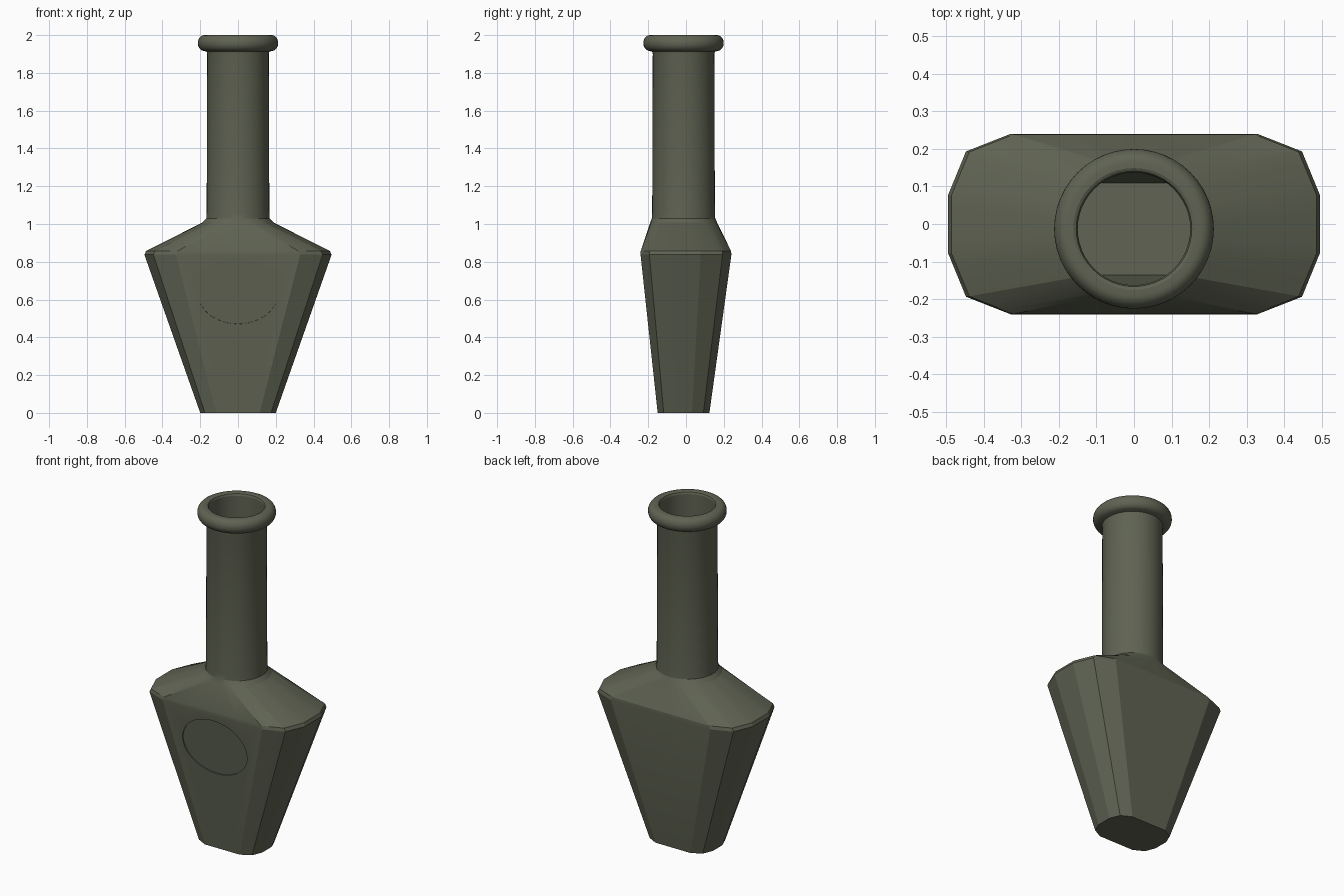
import bpy, bmesh, math

if "Cube" in bpy.data.objects:
    bpy.data.objects.remove(bpy.data.objects["Cube"])

SUB = 4          # points per side of the 12-sided body
CY = -0.013      # neck and base sit slightly forward


def poly_ring(pts, z, cy=0.0):
    """12-sided ring from three corners of one quadrant, mirrored."""
    a, b, c = pts
    quad = [a, b, c]
    right_left = quad + [(-x, y) for x, y in reversed(quad)]
    loop = right_left + [(-x, -y) for x, y in right_left]
    out = []
    for i, (x0, y0) in enumerate(loop):
        x1, y1 = loop[(i + 1) % 12]
        for k in range(SUB):
            t = k / SUB
            out.append((x0 + (x1 - x0) * t, y0 + (y1 - y0) * t + cy, z))
    return out


def circle_ring(r, z):
    n = 12 * SUB
    return [(r * math.cos(math.radians(15) + 2 * math.pi * i / n),
             r * math.sin(math.radians(15) + 2 * math.pi * i / n) + CY, z) for i in range(n)]


def blend(r0, r1, t):
    return [tuple(a + (b - a) * t for a, b in zip(p, q)) for p, q in zip(r0, r1)]


# Outer body, shoulder and neck
base = poly_ring([(0.2, 0.045), (0.175, 0.105), (0.115, 0.137)], 0, CY)
waist = poly_ring([(0.5, 0.078), (0.452, 0.195), (0.332, 0.242)], 0.85)
neck_low = circle_ring(0.174, 1.015)
rings = [base, blend(base, waist, 0.985), blend(waist, neck_low, 0.04),
         blend(waist, neck_low, 0.95)]
rings += [circle_ring(r, z) for r, z in [(0.168, 1.03), (0.166, 1.06), (0.163, 1.9)]]

# Rolled lip
lip = [(0.166, 1.912), (0.18, 1.916)]
for i in range(11):
    a = math.radians(-70 + 160 * i / 10)
    lip.append((0.178 + 0.035 * math.cos(a), 1.958 + 0.042 * math.sin(a)))
lip += [(0.162, 2.0), (0.154, 1.996), (0.15, 1.985)]
rings += [circle_ring(r, z) for r, z in lip]

# Inside wall, back down to the floor
inner_floor = poly_ring([(0.186, 0.04), (0.16, 0.095), (0.105, 0.1225)], 0.014, CY)
inner_waist = poly_ring([(0.482, 0.074), (0.438, 0.184), (0.325, 0.227)], 0.845)
rings += [circle_ring(0.15, 1.01), inner_waist, inner_floor]

bm = bmesh.new()
vr = [[bm.verts.new(p) for p in ring] for ring in rings]
n = 12 * SUB
for lo, hi in zip(vr, vr[1:]):
    for i in range(n):
        j = (i + 1) % n
        bm.faces.new((lo[i], lo[j], hi[j], hi[i]))
bm.faces.new(list(reversed(vr[0])))
bm.faces.new(vr[-1])
bmesh.ops.recalc_face_normals(bm, faces=bm.faces)
me = bpy.data.meshes.new("bottle")
bm.to_mesh(me)
bm.free()
bottle = bpy.data.objects.new("bottle", me)
bpy.context.collection.objects.link(bottle)

# Shallow oval recess on the front panel
lean = math.atan2(0.092, 0.85)
zc, depth, half = 0.635, 0.006, 0.05
yc = -0.15 - 0.092 * zc / 0.85
off = half - depth
bpy.ops.mesh.primitive_cylinder_add(
    vertices=64, radius=1, depth=2 * half,
    location=(0, yc - off * math.cos(lean), zc - off * math.sin(lean)),
    rotation=(math.pi / 2 + lean, 0, 0))
cutter = bpy.context.object
cutter.name = "label_cutter"
cutter.scale = (0.212, 0.165, 1)
cutter.hide_render = True
bpy.context.view_layer.update()

mod = bottle.modifiers.new("label_recess", 'BOOLEAN')
mod.operation = 'DIFFERENCE'
mod.solver = 'EXACT'
mod.object = cutter
bpy.ops.object.select_all(action='DESELECT')
bottle.select_set(True)
bpy.context.view_layer.objects.active = bottle
bpy.ops.object.modifier_apply(modifier=mod.name)
bpy.data.objects.remove(cutter)

# Dark olive glass
mat = bpy.data.materials.new("olive_glass")
mat.diffuse_color = (0.115, 0.125, 0.085, 1)
mat.use_nodes = True
mat.node_tree.nodes["Principled BSDF"].inputs["Base Color"].default_value = mat.diffuse_color
bottle.data.materials.clear()
bottle.data.materials.append(mat)
bpy.ops.object.shade_smooth_by_angle(angle=math.radians(19))
